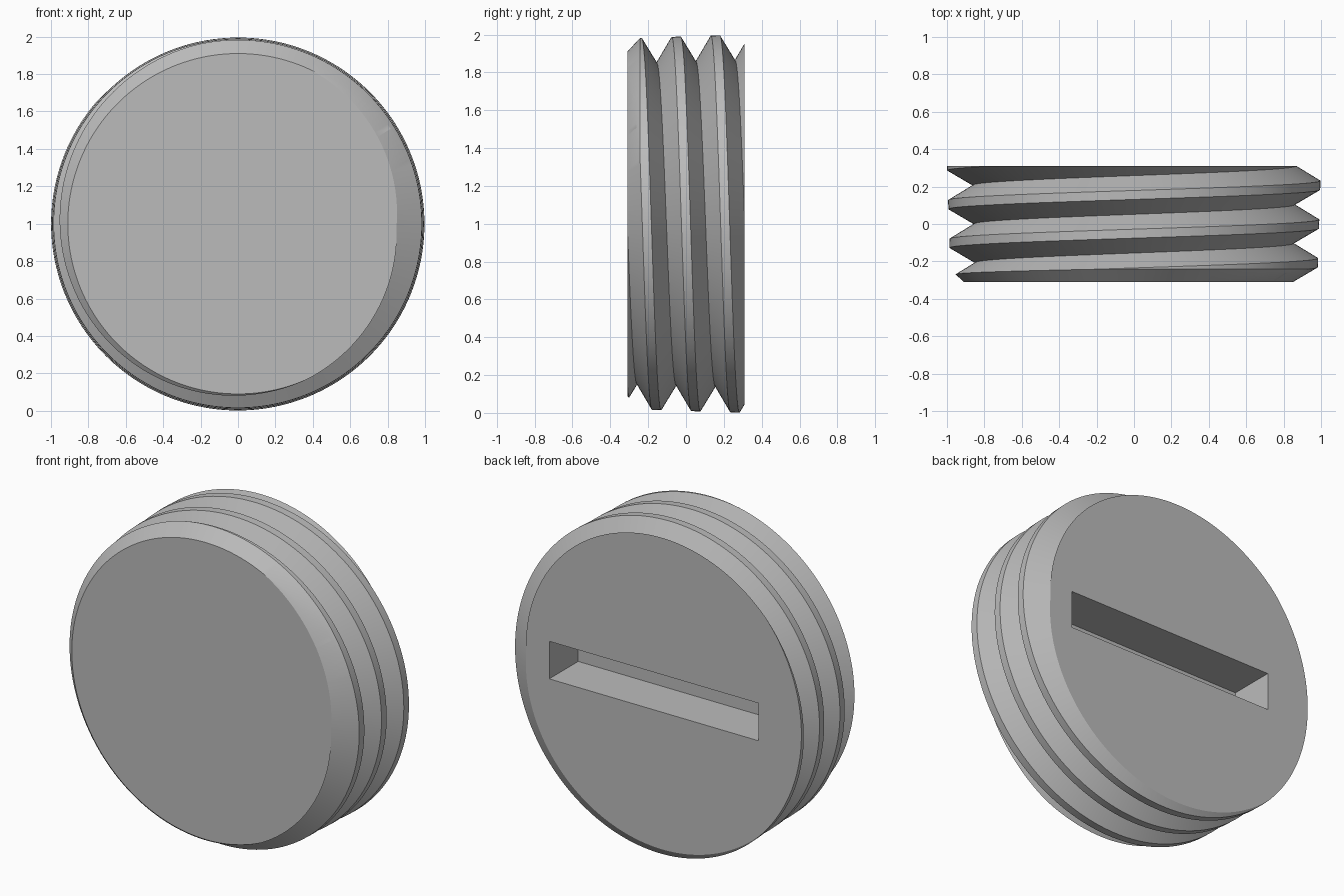
import bpy, bmesh, math
from mathutils import Vector, Matrix

cube = bpy.data.objects.get("Cube")
if cube:
    bpy.data.objects.remove(cube, do_unlink=True)

HALF = 0.31        # half thickness along y
PITCH = 0.207
CREST_HALF = 0.024
SEGS = 192
CENTRE = Vector((0, 0, 1))

grey = bpy.data.materials.new("plain_grey")
grey.use_nodes = True
colour = (0.5, 0.5, 0.5, 1)
grey.diffuse_color = colour
grey.node_tree.nodes["Principled BSDF"].inputs["Base Color"].default_value = colour


def make_object(name, bm):
    bmesh.ops.recalc_face_normals(bm, faces=bm.faces)
    mesh = bpy.data.meshes.new(name)
    bm.to_mesh(mesh)
    bm.free()
    mesh.materials.append(grey)
    obj = bpy.data.objects.new(name, mesh)
    obj.location = CENTRE
    bpy.context.collection.objects.link(obj)
    return obj


def threaded_body():
    """Helical thread surface, longer than needed, then cut and capped."""
    bm = bmesh.new()
    profile = [(-CREST_HALF, 0.99), (CREST_HALF, 0.99), (PITCH / 2, 0.857)]
    rows = [(turn * PITCH + dy, r) for turn in range(-3, 5) for dy, r in profile]
    columns = []
    for i in range(SEGS):
        a = math.tau * i / SEGS
        column = []
        for y0, r0 in rows:
            y = y0 - PITCH * i / SEGS
            r = r0 + 0.03 * y
            column.append(bm.verts.new((r * math.cos(a), y, r * math.sin(a))))
        columns.append(column)
    # the last column joins the first one a pitch lower
    columns.append([None] * len(profile) + columns[0])
    for i in range(SEGS):
        left, right = columns[i], columns[i + 1]
        if i == SEGS - 1:
            right = columns[0]
            left = left[len(profile):]
        for k in range(min(len(left), len(right)) - 1):
            bm.faces.new((left[k], left[k + 1], right[k + 1], right[k]))
    for side in (-1, 1):
        bmesh.ops.bisect_plane(bm, geom=bm.verts[:] + bm.edges[:] + bm.faces[:],
                               plane_co=(0, side * 0.36, 0), plane_no=(0, side, 0),
                               clear_outer=True)
        rim = [e for e in bm.edges if e.is_boundary
               and all(abs(v.co.y - side * 0.36) < 1e-4 for v in e.verts)]
        bmesh.ops.holes_fill(bm, edges=rim, sides=0)
    return make_object("threaded_plug", bm)


def chamfered_blank():
    """Turned disc that trims the ends and bevels the front rim."""
    bm = bmesh.new()
    points = [(0, -HALF), (0.91, -HALF), (1.1, -0.132), (1.1, HALF), (0, HALF)]
    verts = [bm.verts.new((x, y, 0)) for x, y in points]
    edges = [bm.edges.new(pair) for pair in zip(verts, verts[1:])]
    bmesh.ops.spin(bm, geom=verts + edges, cent=(0, 0, 0), axis=(0, 1, 0),
                   angle=math.tau, steps=SEGS)
    bmesh.ops.remove_doubles(bm, verts=bm.verts, dist=1e-5)
    return make_object("trim_blank", bm)


def slot_block():
    """Block for the straight driver slot in the back."""
    bm = bmesh.new()
    bmesh.ops.create_cube(bm, size=1, matrix=Matrix.Translation((0, HALF, 0))
                          @ Matrix.Diagonal((1.42, 0.56, 0.23, 1)))
    return make_object("slot_block", bm)


plug = threaded_body()
bpy.context.view_layer.objects.active = plug
for cutter, operation in ((chamfered_blank(), 'INTERSECT'), (slot_block(), 'DIFFERENCE')):
    cutter.hide_render = True
    mod = plug.modifiers.new(cutter.name, 'BOOLEAN')
    mod.operation = operation
    mod.solver = 'EXACT'
    mod.object = cutter
    bpy.ops.object.modifier_apply(modifier=mod.name)
    bpy.data.objects.remove(cutter, do_unlink=True)

# smooth flanks with crisp thread edges
for obj in bpy.context.selected_objects:
    obj.select_set(False)
plug.select_set(True)
bpy.ops.object.shade_smooth_by_angle(angle=math.radians(30))
